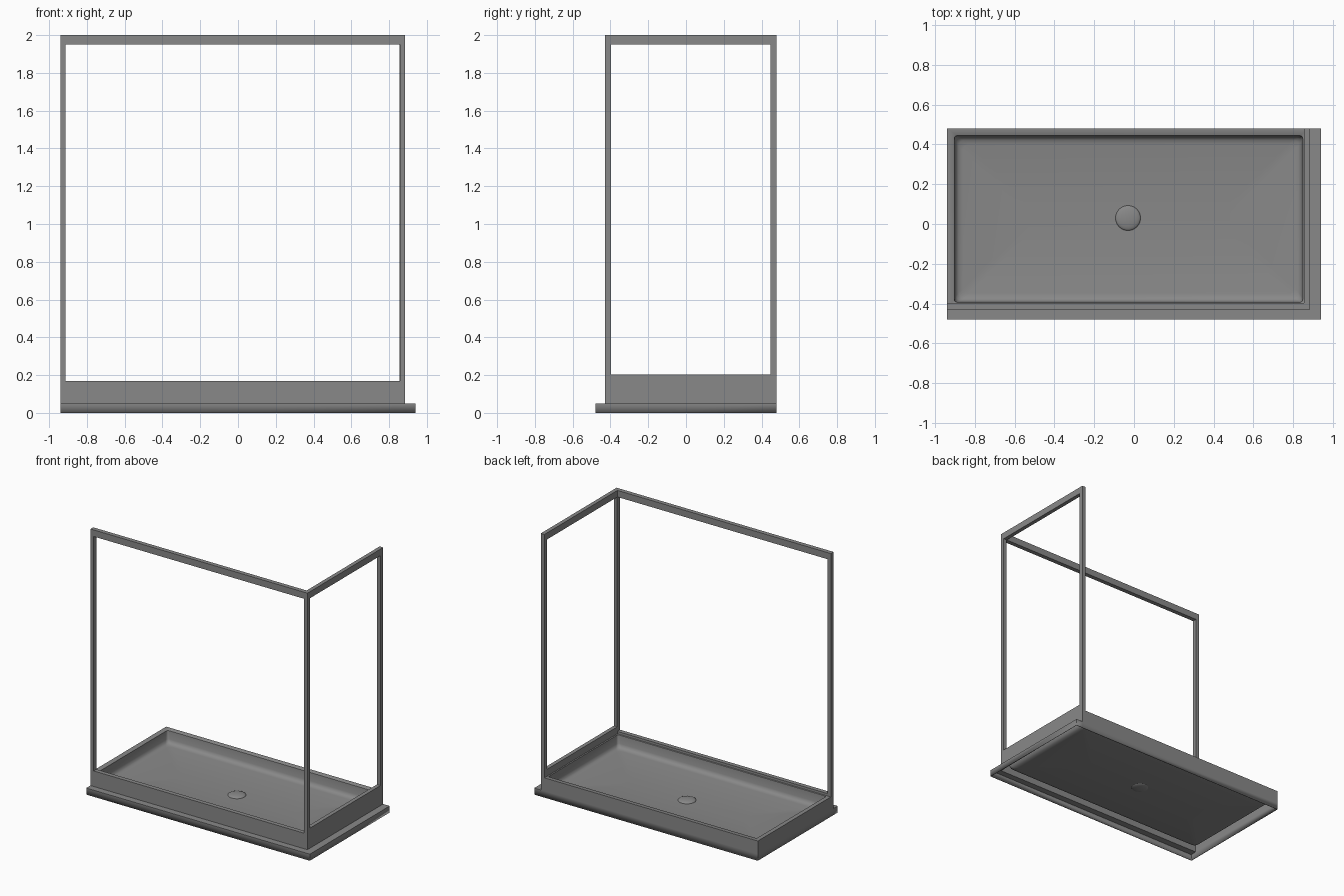
import bpy, bmesh, math
from mathutils import Vector

cube = bpy.data.objects.get("Cube")
if cube:
    bpy.data.objects.remove(cube, do_unlink=True)

GREY = (0.25, 0.25, 0.25, 1)
grey = bpy.data.materials.new("mid grey")
grey.use_nodes = True
grey.diffuse_color = GREY
grey.node_tree.nodes["Principled BSDF"].inputs["Base Color"].default_value = GREY

X0, X1, Y0, Y1 = -0.94, 0.885, -0.43, 0.48   # tray walls
FX, FY = 0.94, -0.48                         # outer edge of the flange
STEP, RIM, TOP = 0.05, 0.15, 2.0             # main heights


def add_object(name, bm):
    mesh = bpy.data.meshes.new(name)
    bm.to_mesh(mesh)
    bm.free()
    mesh.materials.append(grey)
    obj = bpy.data.objects.new(name, mesh)
    bpy.context.collection.objects.link(obj)
    return obj


def smooth(obj):
    bpy.ops.object.select_all(action='DESELECT')
    obj.select_set(True)
    bpy.context.view_layer.objects.active = obj
    bpy.ops.object.shade_smooth_by_angle(angle=math.radians(40))


def box(name, x, y, z):
    bm = bmesh.new()
    bmesh.ops.create_cube(bm, size=1)
    for v in bm.verts:
        v.co = [a + (b - a) * (c + 0.5) for (a, b), c in zip((x, y, z), v.co)]
    return add_object(name, bm)


def strip(bm, lower, upper, closed=False):
    """Quads between two rows of points."""
    a = [bm.verts.new(p) for p in lower]
    b = [bm.verts.new(p) for p in upper]
    for i in range(len(a) if closed else len(a) - 1):
        j = (i + 1) % len(a)
        bm.faces.new((a[i], a[j], b[j], b[i]))


def ring(inset, z, radius, steps=5):
    """Rectangle with rounded corners, inset from the tray walls."""
    cx, cy = (X0 + X1) / 2, (Y0 + Y1) / 2
    hx = (X1 - X0) / 2 - inset - radius
    hy = (Y1 - Y0) / 2 - inset - radius
    points = []
    for k, (sx, sy) in enumerate(((1, 1), (-1, 1), (-1, -1), (1, -1))):
        for i in range(steps):
            a = math.pi / 2 * (k + i / (steps - 1))
            points.append(Vector((cx + sx * hx + radius * math.cos(a),
                                  cy + sy * hy + radius * math.sin(a), z)))
    return points


def at(path, z):
    return [(x, y, z) for x, y in path]


# Tray: walls, rim and rounded basin, falling slightly to the drain
bm = bmesh.new()
rings = [ring(0, STEP, 0), ring(0, RIM, 0), ring(0.032, RIM, 0.012),
         ring(0.036, RIM - 0.004, 0.014), ring(0.04, 0.085, 0.02),
         ring(0.046, 0.067, 0.025), ring(0.058, 0.057, 0.03),
         ring(0.08, 0.053, 0.03), ring(0.4, 0.046, 0.03)]
for low, high in zip(rings, rings[1:]):
    strip(bm, low, high, closed=True)
floor = bm.faces.new([bm.verts.new(p) for p in rings[-1]])

# Flange along the front and left, plain skirt along the back and right
edge = [(X0, FY), (FX, FY), (FX, Y1)]
wall = [(X0, Y0), (X1, Y0), (X1, Y1)]
skirt = [(FX, Y1), (X1, Y1), (X0, Y1), (X0, Y0), (X0, FY)]
strip(bm, at(edge, 0), at(edge, STEP))
strip(bm, at(edge, STEP), at(wall, STEP))
strip(bm, at(skirt, 0), at(skirt, STEP))
bmesh.ops.remove_doubles(bm, verts=bm.verts, dist=0.0005)
bmesh.ops.recalc_face_normals(bm, faces=bm.faces)
bm.normal_update()
if floor.normal.z < 0:
    bmesh.ops.reverse_faces(bm, faces=bm.faces)
tray = add_object("shower_tray", bm)
shell = tray.modifiers.new("thickness", 'SOLIDIFY')
shell.thickness = 0.005
shell.offset = -1
smooth(tray)

# Domed drain cover
bm = bmesh.new()
bmesh.ops.create_uvsphere(bm, u_segments=32, v_segments=16, radius=0.063)
for v in bm.verts:
    v.co = (v.co.x - 0.03, v.co.y + 0.03, v.co.z * 0.24 + 0.046)
smooth(add_object("drain_cover", bm))

# Front frame
depth = (Y0, -0.397)
box("front_bottom_rail", (X0, X1), depth, (RIM, 0.168))
box("front_top_rail", (X0, X1), depth, (1.95, TOP))
box("front_right_post", (X0, -0.913), depth, (0.168, 1.95))
box("corner_post", (0.857, X1), depth, (0.168, 1.95))

# Side frame
depth = (0.855, X1)
side = (-0.397, Y1)
box("side_bottom_rail", depth, side, (RIM, 0.203))
box("side_top_rail", depth, side, (1.95, TOP))
box("side_back_post", depth, (0.447, Y1), (0.203, 1.95))
